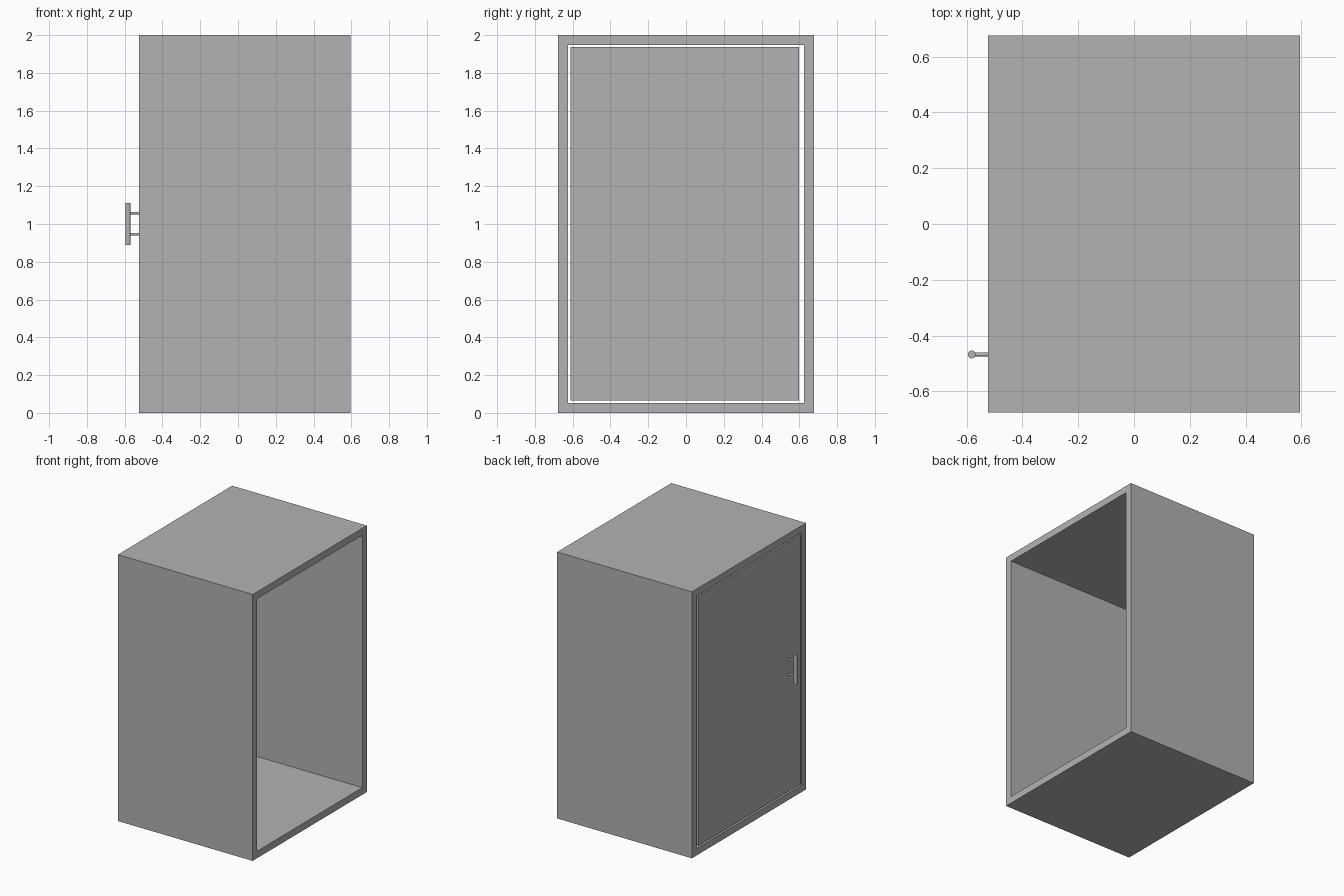
import bpy, bmesh
from mathutils import Matrix, Vector

cube = bpy.data.objects.get("Cube")
if cube:
    bpy.data.objects.remove(cube, do_unlink=True)

grey = bpy.data.materials.new("plain_grey")
grey.use_nodes = True
colour = (0.448, 0.448, 0.448, 1)
grey.diffuse_color = colour
grey.node_tree.nodes["Principled BSDF"].inputs["Base Color"].default_value = colour

BACK, FRONT = -0.523, 0.596     # the two open ends of the casing along x
HALF_W, HEIGHT, WALL = 0.677, 2.0, 0.053


def add_object(name, bm):
    mesh = bpy.data.meshes.new(name)
    bm.to_mesh(mesh)
    bm.free()
    obj = bpy.data.objects.new(name, mesh)
    bpy.context.collection.objects.link(obj)
    mesh.materials.append(grey)
    return obj


def box(low, high):
    low, high = Vector(low), Vector(high)
    bm = bmesh.new()
    place = Matrix.Translation((low + high) / 2) @ Matrix.Diagonal((*(high - low), 1))
    bmesh.ops.create_cube(bm, size=1, matrix=place)
    return bm


def rod(name, centre, radius, length, axis):
    bm = bmesh.new()
    turn = Vector((0, 0, 1)).rotation_difference(Vector(axis)).to_matrix().to_4x4()
    bmesh.ops.create_cone(bm, cap_ends=True, segments=24, radius1=radius, radius2=radius,
                          depth=length, matrix=Matrix.Translation(centre) @ turn)
    obj = add_object(name, bm)
    bpy.ops.object.select_all(action='DESELECT')
    obj.select_set(True)
    bpy.context.view_layer.objects.active = obj
    bpy.ops.object.shade_smooth_by_angle()


# Casing: a box without its two x ends, thickened inwards
bm = box((BACK, -HALF_W, 0), (FRONT, HALF_W, HEIGHT))
bm.normal_update()
ends = [f for f in bm.faces if abs(f.normal.x) > 0.5]
bmesh.ops.delete(bm, geom=ends, context='FACES_ONLY')
casing = add_object("casing", bm)
shell = casing.modifiers.new("wall_thickness", 'SOLIDIFY')
shell.thickness = WALL
shell.offset = -1
shell.use_even_offset = True

# Door: a slab with a narrow gap all round
add_object("door", box((BACK, -0.612, 0.066), (BACK + 0.05, 0.598, 1.936)))

# Handle: upright grip on two posts
GRIP_X, GRIP_Y = -0.582, -0.468
rod("handle_grip", (GRIP_X, GRIP_Y, 1.0), 0.014, 0.22, (0, 0, 1))
for label, z in (("lower", 0.945), ("upper", 1.057)):
    rod(label + "_handle_post", ((GRIP_X + BACK) / 2, GRIP_Y, z), 0.007,
        BACK - GRIP_X, (1, 0, 0))
